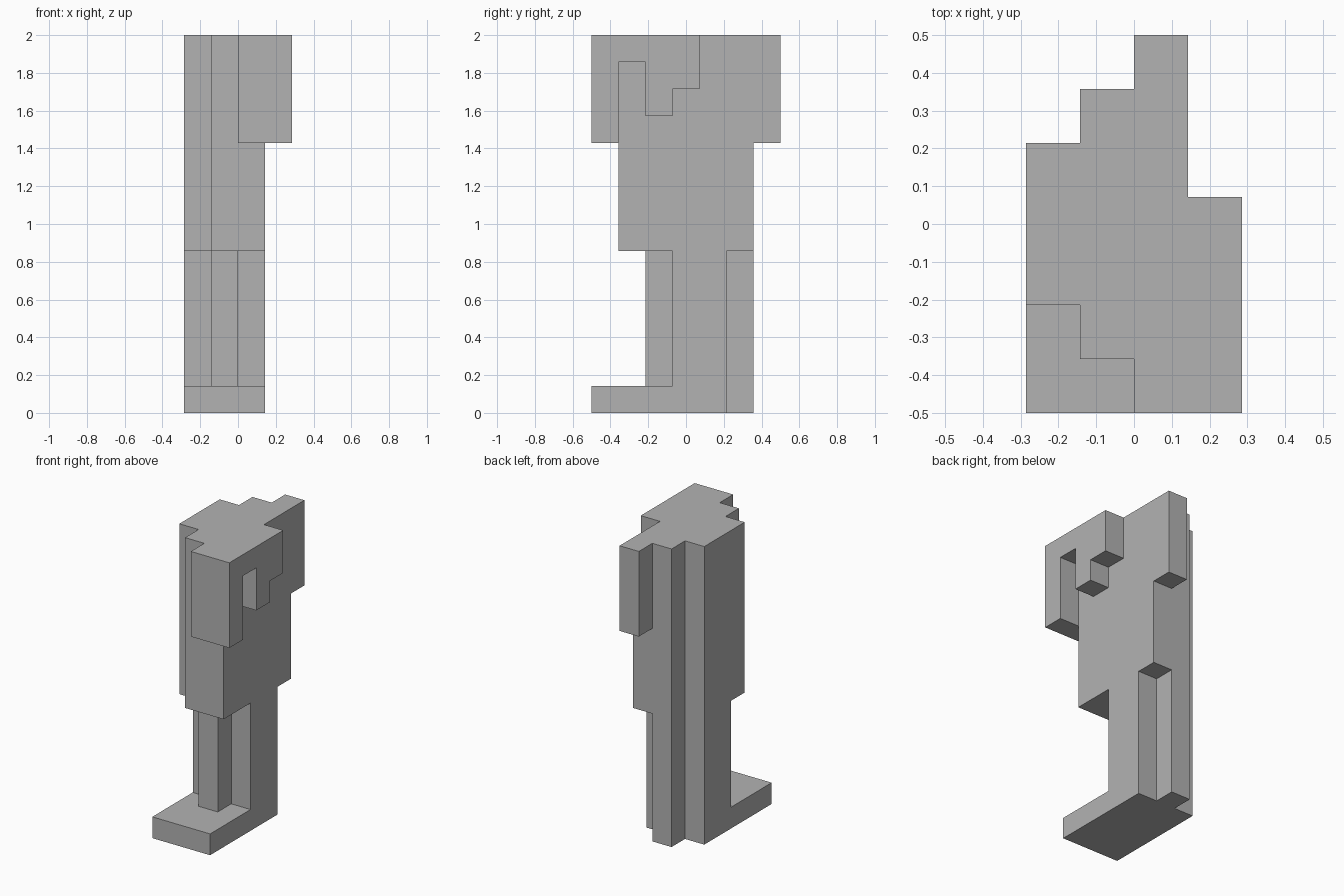
import bpy
import bmesh
from mathutils import Vector

if "Cube" in bpy.data.objects:
    bpy.data.objects.remove(bpy.data.objects["Cube"], do_unlink=True)

U = 1 / 7                      # size of one block
CENTRE = Vector((2, 3.5, 0))   # middle of the block grid

grey = bpy.data.materials.new("plain_grey")
grey.use_nodes = True
colour = (0.45, 0.45, 0.45, 1)
grey.diffuse_color = colour
grey.node_tree.nodes["Principled BSDF"].inputs["Base Color"].default_value = colour


def extrude_outline(name, outline, axis, start, end):
    """Closed solid from a stepped outline, in block units, along x or z."""
    bm = bmesh.new()
    if axis == "z":
        points = [Vector((a, b, start)) for a, b in outline]
        push = Vector((0, 0, end - start))
    else:
        points = [Vector((start, a, b)) for a, b in outline]
        push = Vector((end - start, 0, 0))
    base = bm.faces.new([bm.verts.new((p - CENTRE) * U) for p in points])
    top = bmesh.ops.extrude_face_region(bm, geom=[base], use_keep_orig=True)
    moved = [v for v in top["geom"] if isinstance(v, bmesh.types.BMVert)]
    bmesh.ops.translate(bm, verts=moved, vec=push * U)
    bmesh.ops.recalc_face_normals(bm, faces=bm.faces)
    mesh = bpy.data.meshes.new(name)
    bm.to_mesh(mesh)
    bm.free()
    mesh.materials.append(grey)
    obj = bpy.data.objects.new(name, mesh)
    bpy.context.collection.objects.link(obj)
    return obj


def rectangle(a0, a1, b0, b1):
    return [(a0, b0), (a1, b0), (a1, b1), (a0, b1)]


# Foot slab with a small heel
extrude_outline("foot", [(0, 0), (3, 0), (3, 5), (2, 5), (2, 6), (1, 6),
                         (1, 5), (0, 5)], "z", 0, 1)

# Cross-shaped leg
extrude_outline("leg", [(0, 3), (1, 3), (1, 2), (2, 2), (2, 3), (3, 3),
                        (3, 5), (2, 5), (2, 6), (1, 6), (1, 5), (0, 5)],
                "z", 1, 6)

# Tall upper body with a stepped side
extrude_outline("body", [(0, 2), (1, 2), (1, 1), (3, 1), (3, 6), (1, 6),
                         (1, 5), (0, 5)], "z", 6, 14)

# Blocks on the front and back of the upper body
extrude_outline("front_block", rectangle(0, 1, 10, 14), "x", 2, 3)
extrude_outline("back_block", rectangle(6, 7, 10, 14), "x", 2, 3)

# Notched plate on the left side
extrude_outline("side_plate", [(0, 10), (1, 10), (1, 13), (2, 13), (2, 11),
                               (3, 11), (3, 12), (4, 12), (4, 14), (0, 14)],
                "x", 3, 4)
